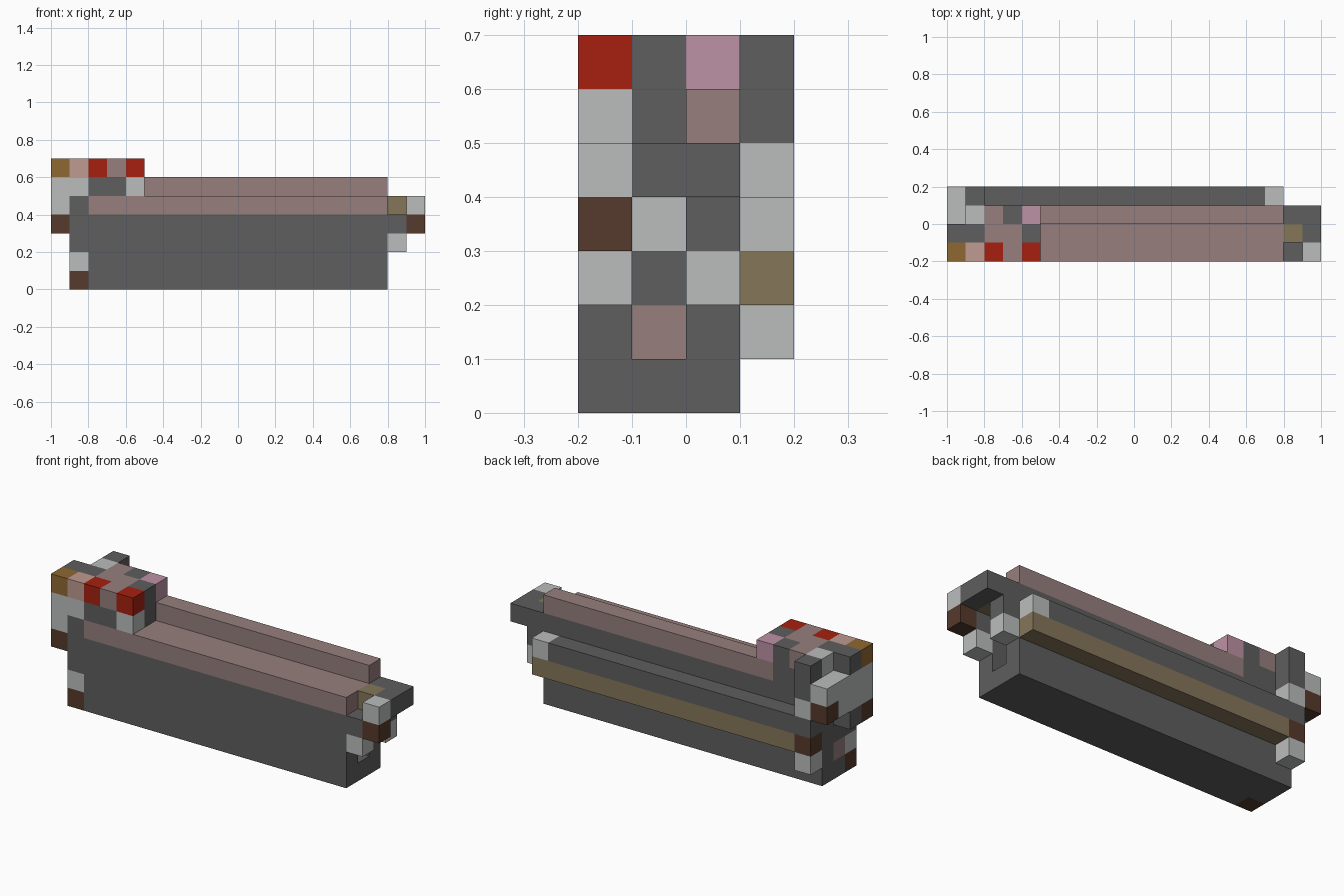
import bpy
import bmesh
from mathutils import Vector

cube = bpy.data.objects.get("Cube")
if cube:
    bpy.data.objects.remove(cube, do_unlink=True)

CELL = 0.1
ORIGIN = Vector((-1.0, -0.2, 0.0))


def linear(channel):
    c = channel / 255
    return c / 12.92 if c <= 0.04045 else ((c + 0.055) / 1.055) ** 2.4


def make_material(name, rgb):
    colour = [linear(c) for c in rgb] + [1.0]
    mat = bpy.data.materials.new(name)
    mat.use_nodes = True
    mat.diffuse_color = colour
    mat.node_tree.nodes["Principled BSDF"].inputs["Base Color"].default_value = colour
    return mat


palette = {
    "dark grey": (94, 94, 94),
    "light grey": (187, 190, 189),
    "mauve": (150, 127, 125),
    "red": (166, 32, 15),
    "pink": (189, 146, 165),
    "pale salmon": (191, 155, 144),
    "ochre": (143, 104, 50),
    "khaki": (133, 118, 90),
    "dark brown": (86, 58, 44),
}
materials = [make_material(n, c) for n, c in palette.items()]
names = list(palette)
grid = {}


def span(v):
    return range(v, v + 1) if isinstance(v, int) else range(v[0], v[1] + 1)


def cells(x, y, z):
    return [(i, j, k) for i in span(x) for j in span(y) for k in span(z)]


def fill(part, colour, x, y, z):
    """Fill an inclusive block of cells; later blocks replace earlier ones."""
    for c in cells(x, y, z):
        grid[c] = (part, names.index(colour))


# Hollow main body, open at its +x end
fill("body", "dark grey", (1, 17), (0, 2), (0, 4))
fill("body", "mauve", (2, 17), (0, 1), 4)
for c in cells((2, 17), 1, (1, 3)):
    del grid[c]
fill("body", "dark brown", 1, 0, 0)
fill("body", "light grey", 1, 0, 1)
fill("body", "mauve", 1, 1, 1)
fill("body", "light grey", 1, 1, 3)

# Upper beam along the top
fill("top_beam", "mauve", (4, 17), 2, 5)

# Rails on the back
fill("back_rail", "dark grey", (1, 16), 3, 3)
fill("back_rail", "light grey", 17, 3, 3)
fill("lower_back_rail", "khaki", (2, 17), 3, 2)
fill("lower_back_rail", "dark brown", 1, 3, 2)
fill("lower_back_rail", "light grey", 1, 3, 1)

# Raised block at the -x end
fill("raised_block", "dark grey", (1, 4), (0, 1), (5, 6))
fill("raised_block", "dark grey", (1, 3), 2, (5, 6))
fill("raised_block", "light grey", 1, 0, 5)
fill("raised_block", "light grey", 4, 0, 5)
fill("raised_block", "mauve", (2, 3), (0, 1), 6)
for x, y, colour in ((1, 0, "pale salmon"), (2, 0, "red"), (4, 0, "red"),
                     (1, 2, "light grey"), (2, 2, "mauve"), (4, 2, "pink")):
    fill("raised_block", colour, x, y, 6)

# Post behind the raised block
fill("rear_post", "dark grey", 1, 3, (5, 6))
fill("rear_post", "light grey", 1, 3, 4)

# Plate closing the -x end
fill("end_plate", "light grey", 0, (0, 2), (4, 5))
fill("end_plate", "light grey", 0, 3, 5)
fill("end_plate", "dark brown", 0, 3, 4)
fill("end_plate", "dark brown", 0, 0, 3)
fill("end_plate", "dark grey", 0, 1, 3)
fill("end_plate", "dark grey", 0, 1, 6)
fill("end_plate", "ochre", 0, 0, 6)

# Bracket at the +x end
fill("end_bracket", "dark grey", (18, 19), 2, 4)
fill("end_bracket", "dark grey", 19, 1, 4)
fill("end_bracket", "khaki", 18, 1, 4)
fill("end_bracket", "light grey", 19, 0, 4)
fill("end_bracket", "dark brown", 19, 0, 3)
for y in (0, 2):
    fill("end_bracket", "dark grey", 18, y, 3)
    fill("end_bracket", "light grey", 18, y, 2)


def add_open_faces(bm, cell, slot):
    """Add only those sides of a cell that touch empty space."""
    for axis in range(3):
        for side in (0, 1):
            neighbour = list(cell)
            neighbour[axis] += 2 * side - 1
            if tuple(neighbour) in grid:
                continue
            ring = []
            for u, v in ((0, 0), (1, 0), (1, 1), (0, 1)):
                corner = list(cell)
                corner[axis] += side
                corner[(axis + 1) % 3] += u
                corner[(axis + 2) % 3] += v
                ring.append(bm.verts.new(ORIGIN + CELL * Vector(corner)))
            if not side:
                ring.reverse()
            bm.faces.new(ring).material_index = slot


def build_part(part):
    bm = bmesh.new()
    for cell, (owner, slot) in grid.items():
        if owner == part:
            add_open_faces(bm, cell, slot)
    bmesh.ops.remove_doubles(bm, verts=bm.verts, dist=CELL / 100)
    bmesh.ops.dissolve_limit(bm, angle_limit=0.01, verts=bm.verts,
                             edges=bm.edges, delimit={"MATERIAL"})
    mesh = bpy.data.meshes.new(part)
    for mat in materials:
        mesh.materials.append(mat)
    bm.to_mesh(mesh)
    bm.free()
    bpy.context.collection.objects.link(bpy.data.objects.new(part, mesh))


for part in dict.fromkeys(owner for owner, _ in grid.values()):
    build_part(part)
